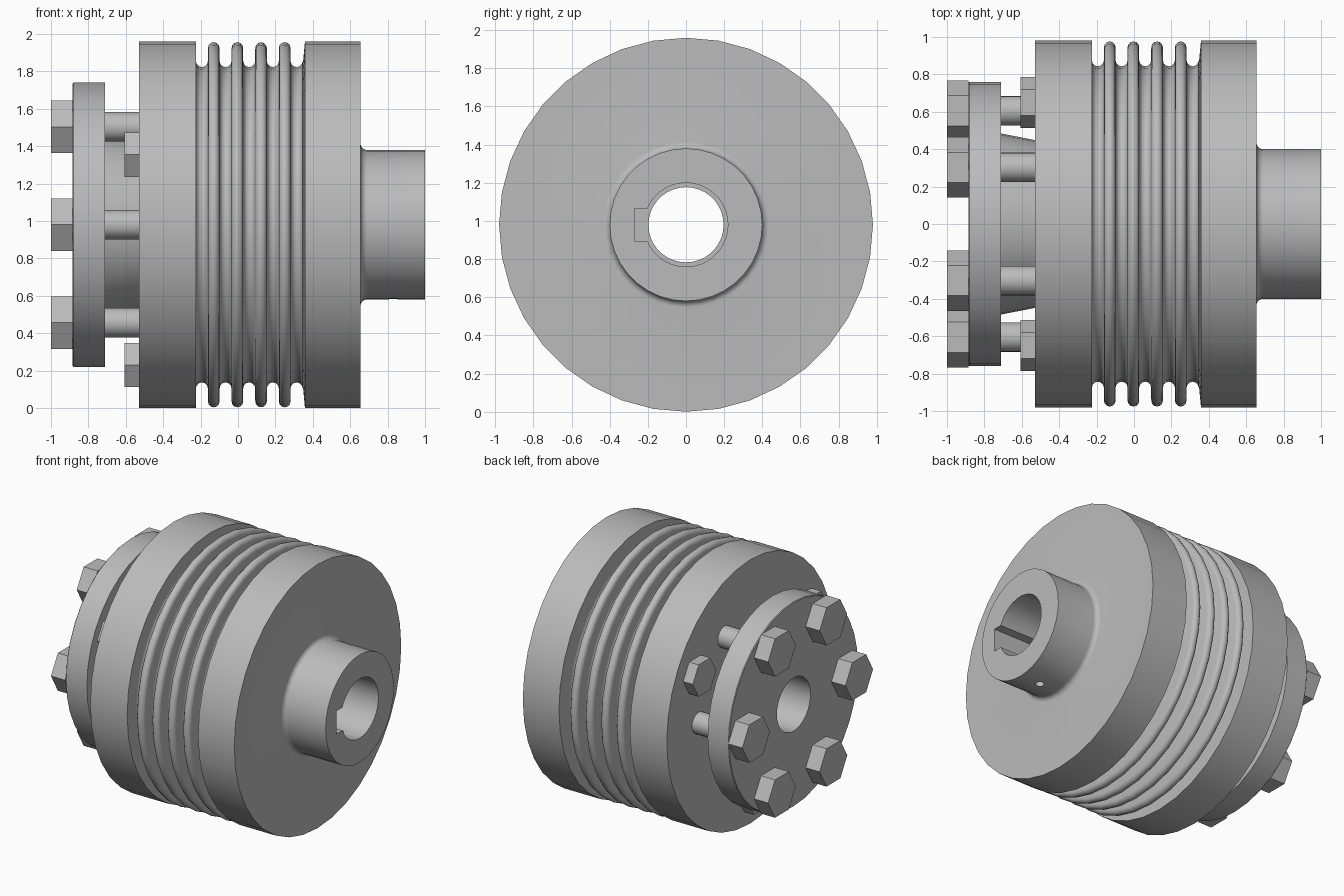
import bpy, bmesh
from math import pi, sin, cos, radians
from mathutils import Matrix, Vector

cube = bpy.data.objects.get("Cube")
if cube:
    bpy.data.objects.remove(cube, do_unlink=True)

AXIS_Z = 0.98
SIDES = 36

steel = bpy.data.materials.new("grey_steel")
steel.use_nodes = True
GREY = (0.5, 0.5, 0.5, 1)
steel.diffuse_color = GREY
steel.node_tree.nodes["Principled BSDF"].inputs["Base Color"].default_value = GREY


def finish(name, bm):
    bmesh.ops.recalc_face_normals(bm, faces=bm.faces)
    mesh = bpy.data.meshes.new(name)
    bm.to_mesh(mesh)
    bm.free()
    mesh.materials.append(steel)
    ob = bpy.data.objects.new(name, mesh)
    bpy.context.collection.objects.link(ob)
    return ob


def select(ob):
    bpy.ops.object.select_all(action='DESELECT')
    ob.select_set(True)
    bpy.context.view_layer.objects.active = ob


def smooth(ob, angle=35):
    select(ob)
    bpy.ops.object.shade_smooth_by_angle(angle=radians(angle))


def lathe(name, profile):
    """Turn a closed (x, radius) outline around the shaft axis."""
    bm = bmesh.new()
    rings = []
    for i in range(SIDES):
        a = 2 * pi * i / SIDES
        rings.append([bm.verts.new((x, r * sin(a), AXIS_Z + r * cos(a))) for x, r in profile])
    n = len(profile)
    for i in range(SIDES):
        here, after = rings[i], rings[(i + 1) % SIDES]
        for j in range(n):
            k = (j + 1) % n
            bm.faces.new((here[j], here[k], after[k], after[j]))
    return finish(name, bm)


def rod(bm, x0, x1, y, z, radius, sides):
    """Add a prism along x with a corner pointing sideways."""
    turn = Matrix.Rotation(pi / 2, 4, 'Y')
    if sides == 6:
        turn = turn @ Matrix.Rotation(pi / 2, 4, 'Z')
    made = bmesh.ops.create_cone(bm, cap_ends=True, segments=sides, radius1=radius,
                                 radius2=radius, depth=x1 - x0)
    corner = max(made["verts"], key=lambda v: abs(v.co.y))
    if sides == 6 and abs(corner.co.y) > 0.95 * radius:
        turn = Matrix.Rotation(pi / 2, 4, 'Y')
    place = Matrix.Translation(((x0 + x1) / 2, y, AXIS_Z + z)) @ turn
    bmesh.ops.transform(bm, matrix=place, verts=made["verts"])


def cut(ob, cutter):
    select(ob)
    mod = ob.modifiers.new("cut", 'BOOLEAN')
    mod.operation = 'DIFFERENCE'
    mod.solver = 'EXACT'
    mod.object = cutter
    bpy.ops.object.modifier_apply(modifier=mod.name)
    bpy.data.objects.remove(cutter, do_unlink=True)


def arc(cx, cr, rx, rr, start, end, steps=6):
    return [(cx + rx * cos(radians(start + (end - start) * i / steps)),
             cr + rr * sin(radians(start + (end - start) * i / steps)))
            for i in range(steps + 1)]


# Shaft hub with its flange and root fillet
hub = lathe("output_hub", [(0.345, 0.22), (0.345, 0.84), (0.358, 0.98), (0.655, 0.98)]
            + arc(0.69, 0.435, 0.035, 0.035, 180, 270) + [(1, 0.4), (1, 0.22)])

# Keyway in the hub bore
bm = bmesh.new()
bmesh.ops.create_cube(bm, size=1, matrix=Matrix.Translation((0.7, -0.19, AXIS_Z))
                      @ Matrix.Diagonal((0.9, 0.16, 0.17, 1)))
cut(hub, finish("keyway_cutter", bm))

# Set screw hole below the hub
bm = bmesh.new()
bmesh.ops.create_cone(bm, cap_ends=True, segments=16, radius1=0.03, radius2=0.03, depth=0.35,
                      matrix=Matrix.Translation((0.83, 0, AXIS_Z - 0.31)))
cut(hub, finish("screw_hole_cutter", bm))
smooth(hub)

# Thin corrugated bellows with rounded crests and valleys
PITCH, HALF = 0.1265, 0.032
outer = [(-0.24, 0.845)]
for i in range(5):
    valley = -0.193 + i * PITCH
    outer += arc(valley, 0.875, HALF, HALF, 180, 360)
    if i < 4:
        outer += arc(valley + PITCH / 2, 0.945, PITCH - 2 * HALF - 0.0315, 0.031, 180, 0)
outer += [(0.36, 0.845)]
outer[0] = (-0.225, 0.86)
outer[-1] = (0.35, 0.86)
smooth(lathe("bellows", outer + [(0.35, 0.8), (-0.225, 0.8)]), 50)

# Flange on the clamping side, with its tapered sleeve
smooth(lathe("clamp_flange", [(-0.8, 0.197), (-0.8, 0.5), (-0.71, 0.484), (-0.528, 0.448),
                              (-0.528, 0.98), (-0.225, 0.98), (-0.225, 0.197)]), 25)

# Clamping ring
smooth(lathe("clamp_ring", [(-0.885, 0.197), (-0.885, 0.755), (-0.88, 0.76), (-0.71, 0.76),
                            (-0.71, 0.197)]))

# Six clamping bolts
bm = bmesh.new()
for i in range(6):
    a = i * pi / 3
    y, z = 0.605 * cos(a), 0.605 * sin(a)
    rod(bm, -1, -0.885, y, z, 0.162, 6)
    rod(bm, -0.9, -0.5, y, z, 0.079, 24)
smooth(finish("clamp_bolts", bm))

# Three jacking bolts against the flange
bm = bmesh.new()
for i in range(3):
    a = pi / 6 + i * 2 * pi / 3
    rod(bm, -0.607, -0.52, 0.75 * cos(a), 0.75 * sin(a), 0.137, 6)
smooth(finish("flange_bolts", bm))
